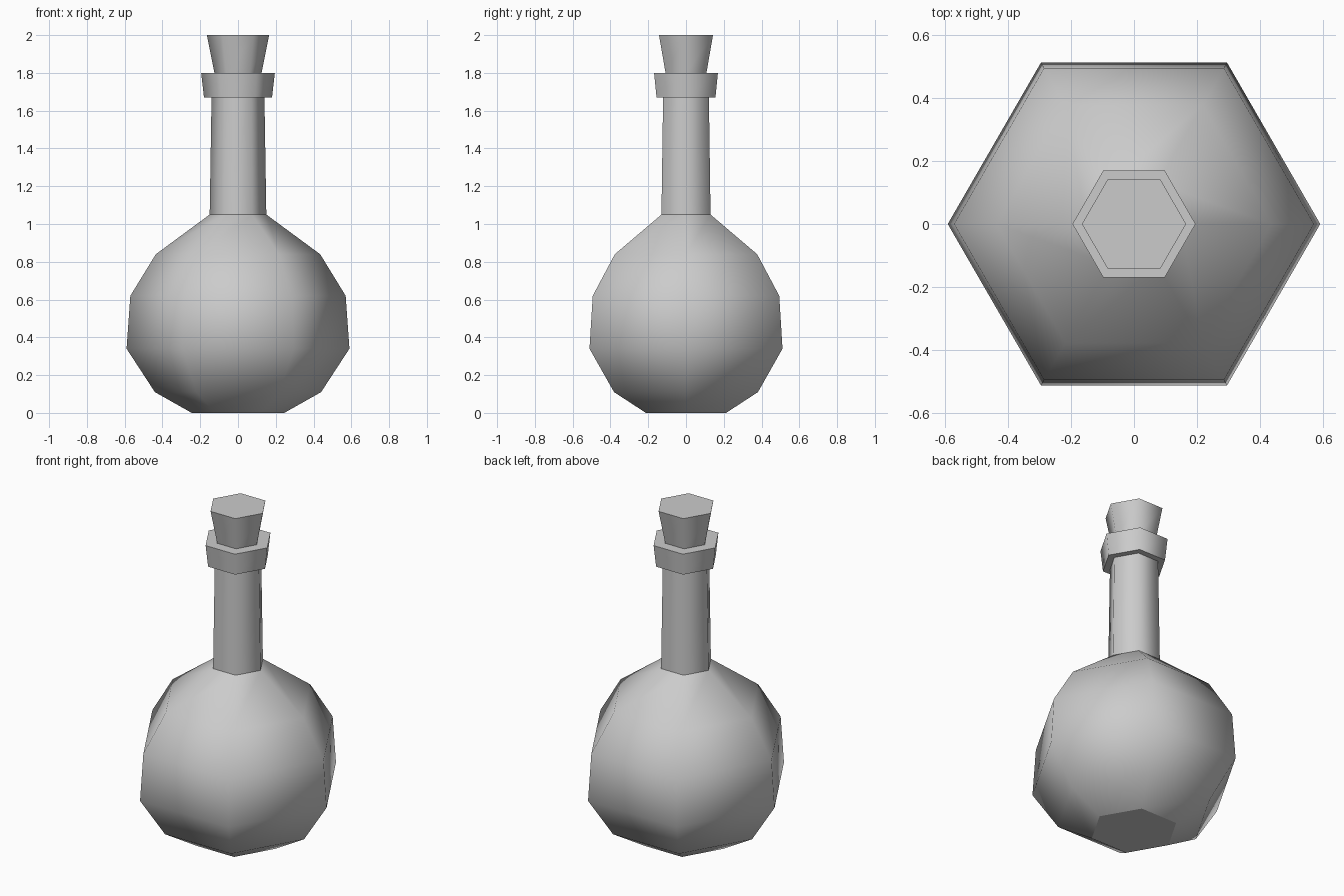
import bpy
import bmesh
from math import cos, sin, pi

SIDES = 6

cube = bpy.data.objects.get("Cube")
if cube:
    bpy.data.objects.remove(cube)

grey = bpy.data.materials.new("plain_grey")
grey.use_nodes = True
colour = (0.6, 0.6, 0.6, 1)
grey.diffuse_color = colour
grey.node_tree.nodes["Principled BSDF"].inputs["Base Color"].default_value = colour


def lathe(name, profile):
    """Six-sided turned part: smooth walls between flat end caps."""
    bm = bmesh.new()
    rings = [[bm.verts.new((r * cos(2 * pi * i / SIDES), r * sin(2 * pi * i / SIDES), z))
              for i in range(SIDES)] for r, z in profile]
    for low, high in zip(rings, rings[1:]):
        for i in range(SIDES):
            j = (i + 1) % SIDES
            bm.faces.new((low[i], low[j], high[j], high[i])).smooth = True
    caps = [bm.faces.new(rings[0][::-1]), bm.faces.new(rings[-1])]
    for cap in caps:
        for edge in cap.edges:
            edge.smooth = False
    mesh = bpy.data.meshes.new(name)
    bm.to_mesh(mesh)
    bm.free()
    mesh.materials.append(grey)
    obj = bpy.data.objects.new(name, mesh)
    bpy.context.collection.objects.link(obj)
    return obj


# Round flask body
lathe("body", [(0.245, 0), (0.44, 0.11), (0.59, 0.34), (0.57, 0.62), (0.435, 0.84), (0.15, 1.05)])
# Straight neck, lip around its mouth, and the stopper
lathe("neck", [(0.15, 1.05), (0.14, 1.67)])
lathe("lip", [(0.18, 1.67), (0.195, 1.8)])
lathe("stopper", [(0.125, 1.8), (0.165, 2.0)])
